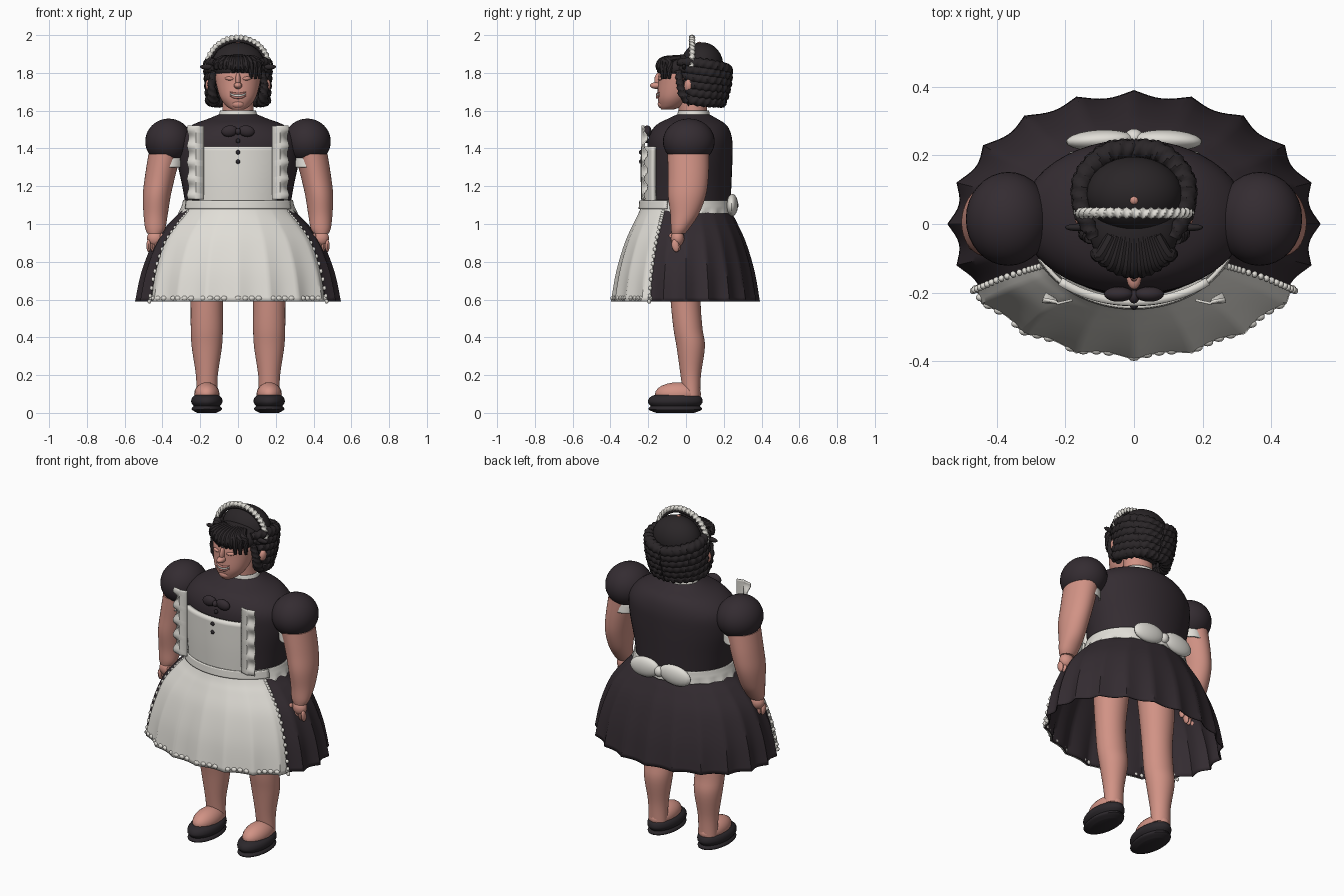
import bpy, bmesh
from math import sin, cos, pi, radians, tau
from mathutils import Vector, Matrix, Euler

cube = bpy.data.objects.get("Cube")
if cube:
    bpy.data.objects.remove(cube)


def material(name, r, g, b):
    m = bpy.data.materials.new(name)
    m.use_nodes = True
    m.diffuse_color = (r, g, b, 1)
    m.node_tree.nodes["Principled BSDF"].inputs["Base Color"].default_value = (r, g, b, 1)
    return m


DRESS = material("dress_black", .034, .025, .031)
HAIR = material("hair_black", .023, .019, .021)
SHOE = material("shoe_black", .025, .021, .025)
WHITE = material("apron_white", .75, .73, .68)
SKIN = material("skin", .64, .29, .235)
LIP = material("lip_rose", .52, .21, .18)
made = []


def finish(name, bm, mat, thick=0):
    bmesh.ops.recalc_face_normals(bm, faces=bm.faces)
    me = bpy.data.meshes.new(name)
    bm.to_mesh(me)
    bm.free()
    me.materials.append(mat)
    ob = bpy.data.objects.new(name, me)
    bpy.context.collection.objects.link(ob)
    if thick:
        mod = ob.modifiers.new("thickness", "SOLIDIFY")
        mod.thickness = thick
        mod.offset = 0
    made.append(ob)
    return ob


def spline(points, steps=5):
    """Smooth curve through points of any dimension."""
    p = [points[0]] + list(points) + [points[-1]]
    out = []
    for i in range(1, len(p) - 2):
        for k in range(steps):
            t = k / steps
            out.append([b + .5 * t * (c - a + t * (2*a - 5*b + 4*c - d + t * (3*(b - c) + d - a)))
                        for a, b, c, d in zip(p[i-1], p[i], p[i+1], p[i+2])])
    return out + [list(points[-1])]


def skin_rings(bm, rings, closed, caps):
    rows = [[bm.verts.new(v) for v in ring] for ring in rings]
    n = len(rows[0])
    for lo, hi in zip(rows, rows[1:]):
        for i in range(n if closed else n - 1):
            j = (i + 1) % n
            bm.faces.new((lo[i], lo[j], hi[j], hi[i]))
    if caps:
        bm.faces.new(rows[0])
        bm.faces.new(rows[-1])


def section_point(sec, a, pleat=0):
    z, rx, ry, cx, cy = sec
    k = 1 - pleat * abs(sin(10 * a))
    return Vector((cx + rx * k * cos(a), cy + ry * k * sin(a), z))


def loft(name, secs, mat, arc=None, n=36, pleats=None, caps=True, thick=0):
    """Elliptical sections (z, rx, ry, cx, cy); arc in degrees makes an open sheet."""
    a0, a1 = (radians(v) for v in (arc or (0, 360)))
    count = n + 1 if arc else n
    rings = [[section_point(s, a0 + (a1 - a0) * i / n, pleats(s[0]) if pleats else 0)
              for i in range(count)] for s in spline(secs)]
    bm = bmesh.new()
    skin_rings(bm, rings, not arc, caps and not arc)
    return finish(name, bm, mat, thick)


def balls(name, items, mat, u=20, v=12):
    """Ellipsoids (centre, radii, optional rotation in degrees) in one part."""
    bm = bmesh.new()
    for c, r, *rot in items:
        e = Euler([radians(d) for d in rot[0]]) if rot else Euler()
        m = Matrix.Translation(c) @ e.to_matrix().to_4x4() @ Matrix.Diagonal((*r, 1))
        bmesh.ops.create_uvsphere(bm, u_segments=u, v_segments=v, radius=1, matrix=m)
    return finish(name, bm, mat)


def rope(name, points, mat, twist=0, depth=.2, n=12, steps=14):
    """Tube through (x, y, z, radius); twist gives wound strands."""
    path = spline(points, steps)
    rings, travelled = [], 0
    for i, (x, y, z, r) in enumerate(path):
        before, after = Vector(path[max(i-1, 0)][:3]), Vector(path[min(i+1, len(path)-1)][:3])
        q = (after - before).to_track_quat('Z', 'Y')
        travelled += (after - before).length / 2
        ring = []
        for k in range(n):
            a = tau * k / n
            rr = r * (1 + (depth * sin(2 * a + travelled * twist) if twist else 0))
            ring.append(Vector((x, y, z)) + q @ Vector((rr * cos(a), rr * sin(a), 0)))
        rings.append(ring)
    bm = bmesh.new()
    skin_rings(bm, rings, True, True)
    return finish(name, bm, mat)


# Dress: bodice and pleated skirt
loft("bodice", [(1.08, .275, .225, 0, .01), (1.2, .295, .225, 0, .015), (1.35, .325, .226, 0, .02),
                (1.45, .32, .222, 0, .022), (1.52, .25, .19, 0, .028),
                (1.56, .15, .125, 0, .035), (1.585, .09, .075, 0, .04)], DRESS, n=48)
SKIRT = [(1.1, .275, .225, 0, 0), (1.05, .315, .245, 0, 0), (1.0, .365, .27, 0, 0),
         (.9, .445, .315, 0, 0), (.75, .507, .36, 0, 0), (.59, .542, .388, 0, 0)]


def pleat_depth(z):
    return max(0, 1.1 - z) * .1


loft("skirt", SKIRT, DRESS, n=160, pleats=pleat_depth, caps=False, thick=.006)

# Apron: skirt panel, bib, waistband
APRON = [(z, rx + .006, ry + .006, cx, cy) for z, rx, ry, cx, cy in SKIRT]
loft("apron_skirt", APRON, WHITE, arc=(-150, -30), n=80, pleats=lambda z: pleat_depth(z) * .8, thick=.006)
loft("apron_bib", [(1.1, .3, .234, 0, .01), (1.25, .315, .24, 0, .012), (1.41, .328, .242, 0, .015)],
     WHITE, arc=(-131, -49), n=24, thick=.024)
loft("waistband", [(1.055, .314, .25, 0, .005), (1.09, .296, .242, 0, .007), (1.125, .287, .236, 0, .01)],
     WHITE, n=80, pleats=lambda z: max(0, 1.09 - z) * 1.2, caps=False, thick=.008)
loft("waistband_front", [(1.08, .305, .25, 0, .005), (1.125, .3, .246, 0, .005)],
     WHITE, arc=(-155, -25), n=30, thick=.012)

# Beaded lace on the hem and side edges of the apron
lace = []
for i in range(31):
    if i % 5 != 4:
        a = radians(-150 + 4 * i)
        lace.append((section_point((.607, .542, .388, 0, 0), a, .03), (.017, .012, .013)))
for sec in spline(APRON, 4)[1:]:
    for a in (-150, -30):
        lace.append((section_point(sec, radians(a), .012), (.01, .01, .012)))
balls("apron_lace", lace, WHITE, 10, 6)

# Straps with softly waved outer edges
for side, s in (("left", 1), ("right", -1)):
    bm = bmesh.new()
    rows = []
    for k in range(41):
        z = 1.13 + .39 * k / 40
        w = sin(k * .7)
        rows.append([(s * .18, -.222, z), (s * .222, -.232, z),
                     (s * .23, -.224 - .005 * w, z), (s * (.264 + .005 * w), -.215 - .012 * w, z)])
    skin_rings(bm, rows, False, False)
    finish(side + "_strap", bm, WHITE, .008)

# Chest bow, buttons, back bow
balls("chest_bow", [((s * .045, -.205, 1.492), (.043, .022, .03), (0, s * 8, 0)) for s in (1, -1)]
      + [((0, -.212, 1.49), (.016, .02, .018))], DRESS)
balls("buttons", [((0, -.208, 1.44), (.012, .01, .012)), ((0, -.238, 1.38), (.012, .012, .012)),
                  ((0, -.237, 1.33), (.012, .012, .012))], SHOE, 12, 8)
balls("back_bow", [((s * .1, .245, 1.1), (.1, .03, .058), (0, s * 6, -s * 3)) for s in (1, -1)]
      + [((0, .252, 1.1), (.028, .026, .03))], WHITE)

# Neck and collar
loft("neck", [(1.55, .085, .075, 0, .04), (1.7, .08, .075, 0, .03)], SKIN)
loft("collar", [(1.565, .1, .083, 0, .04), (1.6, .09, .077, 0, .04)], WHITE, caps=False, thick=.01)

# Arms and legs
for side, s in (("left", 1), ("right", -1)):
    def limb(part, secs, mat, **kw):
        loft(side + "_" + part, [(z, rx, ry, s * cx, cy) for z, rx, ry, cx, cy in secs], mat, **kw)

    balls(side + "_puff_sleeve", [((s * .367, .015, 1.437), (.124, .137, .121))], DRESS, 32, 20)
    limb("cuff", [(1.3, .075, .095, .365, .016), (1.35, .075, .09, .36, .015)], WHITE, caps=False, thick=.008)
    limb("arm", [(1.37, .086, .11, .388, .012), (1.25, .08, .107, .413, .012), (1.15, .074, .1, .43, .005),
                 (1.05, .064, .075, .436, -.008), (.98, .054, .05, .438, -.03),
                 (.95, .04, .036, .44, -.04)], SKIN)
    hand = [((s * .438, -.045, .925), (.045, .036, .045))]
    hand += [((s * (.41 + .021 * k), -.05 - .006 * (k % 2), .885), (.012, .02, .034), (12, 0, 0)) for k in range(4)]
    hand += [((s * .398, -.07, .92), (.014, .018, .034), (20, s * 15, 0))]
    balls(side + "_hand", hand, SKIN, 14, 10)

    limb("leg", [(.09, .055, .045, .165, .03), (.2, .058, .054, .165, .025), (.35, .08, .075, .165, .025),
                 (.45, .085, .077, .165, .01), (.6, .086, .08, .165, -.002),
                 (.8, .1, .095, .16, 0), (1.05, .11, .11, .14, 0)], SKIN)
    balls(side + "_foot", [((s * .165, -.042, .1), (.067, .122, .062))], SKIN)
    limb("sole", [(0, .05, .1, .165, -.057), (.018, .08, .142, .165, -.057),
                  (.036, .07, .13, .165, -.057)], SHOE)
    limb("shoe", [(.032, .066, .125, .165, -.057), (.055, .082, .144, .165, -.057),
                  (.08, .078, .138, .165, -.055), (.096, .06, .115, .165, -.05)], SHOE)

# Head and face
loft("head", [(1.605, .03, .03, 0, -.1), (1.625, .062, .062, 0, -.078), (1.67, .095, .09, 0, -.06),
              (1.74, .115, .113, 0, -.035), (1.8, .12, .122, 0, -.02), (1.85, .095, .1, 0, -.01),
              (1.88, .03, .04, 0, 0)], SKIN)
balls("nose_and_chin", [((0, -.155, 1.733), (.022, .036, .018)), ((0, -.142, 1.76), (.014, .026, .042)),
                        ((0, -.125, 1.635), (.035, .025, .024))], SKIN)
balls("eyelids", [((s * .046, -.135, 1.77), (.024, .012, .01), (0, -s * 4, s * 18)) for s in (1, -1)], SKIN)
for part, z, r, mat in (("upper_lip", 1.688, .006, LIP), ("teeth", 1.68, .007, WHITE), ("lower_lip", 1.67, .007, LIP)):
    rope(part, [(-.042, -.141, z + .01, .003), (-.02, -.15, z + .002, r), (0, -.153, z, r),
                (.02, -.15, z + .002, r), (.042, -.141, z + .01, .003)], mat, steps=4)
balls("ears", [((s * .15, .015, 1.73), (.022, .025, .037), (0, s * 10, 0)) for s in (1, -1)], SKIN)

# Hair: crown, front dome, core, fringe, wound side locks
balls("hair_crown", [((0, .085, 1.84), (.142, .112, .122)), ((0, -.02, 1.825), (.13, .125, .072), (6, 0, 0)),
                     ((0, .085, 1.755), (.13, .11, .11))], HAIR, 32, 20)
balls("scalp", [((0, .07, 1.955), (.014, .014, .01))], SKIN, 12, 8)
for k in range(-5, 6):
    x = k * .021
    drop = 1.768 if k > 2 else 1.8 if k > -2 else 1.818
    rope(f"fringe_lock_{k + 6}", [(x * .6, -.035, 1.875, .02), (x * .9, -.115 + .001 * k * k, 1.867, .021),
                                  (x * 1.05, -.142 + .0022 * k * k, 1.84, .019),
                                  (x * 1.1, -.145 + .0022 * k * k, drop, .008)], HAIR, n=8, steps=4)
for side, s in (("left", 1), ("right", -1)):
    for k in range(6):
        inset = 1 - .006 * k * k
        rope(f"{side}_wound_lock_{k + 1}",
             [(s * .115, -.04 + .012 * k, 1.855 - .031 * k, .018), (s * .147, .03, 1.855 - .039 * k, .026),
              (s * .148 * inset, .13 * inset, 1.84 - .038 * k, .03),
              (s * .08 * inset, .205 * inset, 1.82 - .034 * k, .031),
              (0, .22 * inset, 1.805 - .032 * k, .028)], HAIR, twist=190, depth=.13)
    rope(side + "_temple_curl", [(s * .125, -.04, 1.81, .018), (s * .14, -.03, 1.74, .02),
                                 (s * .135, -.01, 1.68, .026), (s * .13, .03, 1.65, .03)], HAIR, twist=190, depth=.13)
    balls(side + "_hair_clip", [((s * .162, -.01, 1.832), (.04, .011, .014))], HAIR)

# Frilled headband
arch = [(.162 * cos(t * pi / 8), .032, 1.832 + .154 * sin(t * pi / 8), .014) for t in range(9)]
rope("headband_frill", arch, WHITE, twist=260, depth=.25, steps=18)
rope("headband_base", [(x * .93, y, 1.832 + (z - 1.832) * .9, .01) for x, y, z, r in arch], HAIR)

# Smooth shading with crisp edges
bpy.ops.object.select_all(action='DESELECT')
for ob in made:
    ob.select_set(True)
bpy.context.view_layer.objects.active = made[0]
bpy.ops.object.shade_smooth_by_angle(angle=radians(40))
